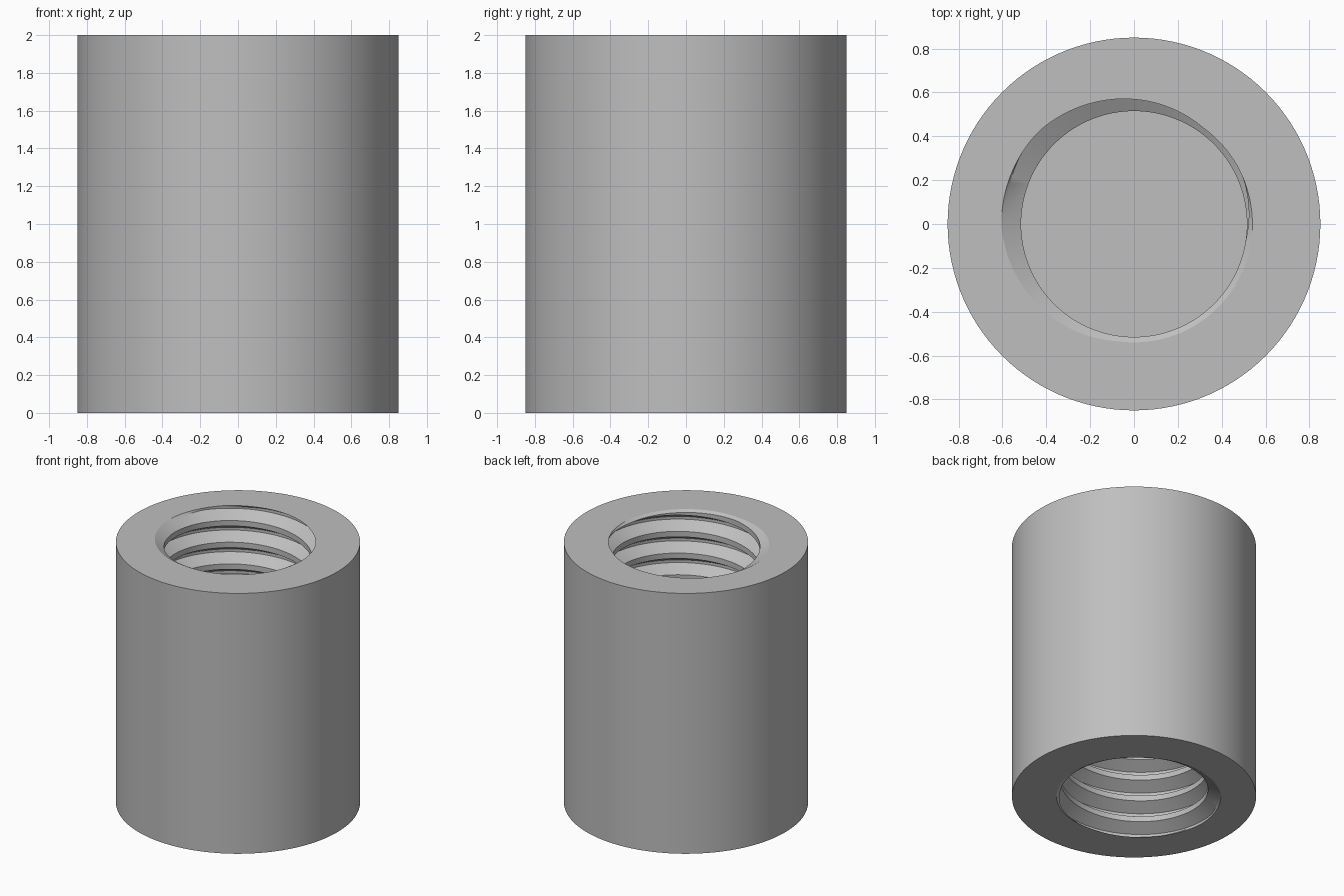
import bpy, bmesh
from math import cos, sin, pi, tau, radians

old = bpy.data.objects.get("Cube")
if old:
    bpy.data.objects.remove(old, do_unlink=True)

HEIGHT, OUTER = 2.0, 0.85
MINOR, MAJOR, PITCH = 0.515, 0.605, 1 / 6
RIM, LEAD = 0.54, 0.0145           # lead-in chamfer at each mouth
FLOOR_LOW, FLOOR_HIGH = 0.9, 1.1   # solid divider between the two bores
SIDES = 120
START = radians(158)               # angle where the groove meets the top
ROOT, CREST = PITCH / 16, PITCH * 3 / 8   # groove half widths at root and crest


def groove_radius(angle, z):
    """Bore radius of a right-hand 60 degree thread."""
    offset = z - HEIGHT - PITCH * (angle - START) / tau
    d = abs((offset + PITCH / 2) % PITCH - PITCH / 2)
    t = min(max((d - ROOT) / (CREST - ROOT), 0), 1)
    return MAJOR + (MINOR - MAJOR) * t


def bore(angle, low, high):
    """Thread corners from low to high, following the helix."""
    points = []
    for turn in range(-15, 4):
        middle = HEIGHT + PITCH * (turn + (angle - START) / tau)
        for shift in (-CREST, -ROOT, ROOT, CREST):
            z = min(max(middle + shift, low), high)
            points.append((groove_radius(angle, z), z))
    return points


def section(angle):
    """Half section of the sleeve, from the upper floor to the lower one."""
    upper = bore(angle, FLOOR_HIGH, HEIGHT - LEAD)
    lower = bore(angle, LEAD, FLOOR_LOW)
    return ([(0, FLOOR_HIGH)] + upper
            + [(max(groove_radius(angle, HEIGHT), RIM), HEIGHT),
               (OUTER, HEIGHT), (OUTER, 0),
               (max(groove_radius(angle, 0), RIM), 0)]
            + lower + [(0, FLOOR_LOW)])


# Sweep the section round the axis, then weld the seam and collapsed rows
bm = bmesh.new()
columns = []
for i in range(SIDES + 1):
    a = tau * i / SIDES
    columns.append([bm.verts.new((r * cos(a), r * sin(a), z))
                    for r, z in section(a)])
for left, right in zip(columns, columns[1:]):
    for j in range(len(left) - 1):
        bm.faces.new((left[j], left[j + 1], right[j + 1], right[j]))
bmesh.ops.remove_doubles(bm, verts=bm.verts, dist=1e-5)
bmesh.ops.recalc_face_normals(bm, faces=bm.faces)
mesh = bpy.data.meshes.new("threaded_sleeve")
bm.to_mesh(mesh)
bm.free()

sleeve = bpy.data.objects.new("threaded_sleeve", mesh)
bpy.context.collection.objects.link(sleeve)

# Plain grey metal
grey = bpy.data.materials.new("plain_grey")
grey.use_nodes = True
colour = (0.52, 0.52, 0.52, 1)
grey.diffuse_color = colour
grey.node_tree.nodes["Principled BSDF"].inputs["Base Color"].default_value = colour
mesh.materials.append(grey)

# Smooth walls with crisp thread edges
bpy.ops.object.select_all(action="DESELECT")
sleeve.select_set(True)
bpy.context.view_layer.objects.active = sleeve
bpy.ops.object.shade_smooth_by_angle(angle=radians(25))
